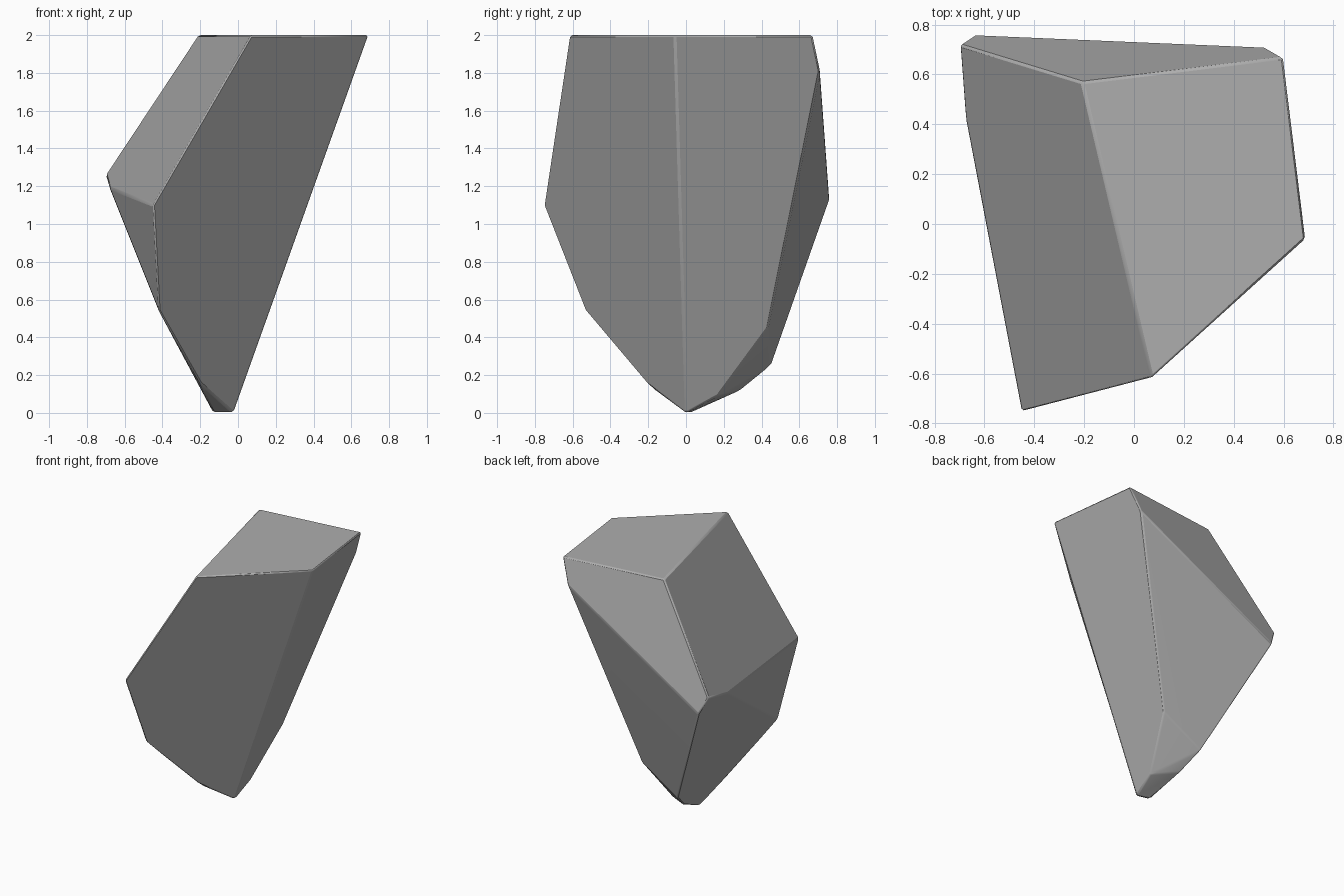
import bpy, bmesh, math

old = bpy.data.objects.get("Cube")
if old:
    bpy.data.objects.remove(old, do_unlink=True)

# Stone colour
grey = bpy.data.materials.new("stone_grey")
grey.use_nodes = True
colour = (0.42, 0.42, 0.42, 1)
grey.diffuse_color = colour
bsdf = grey.node_tree.nodes["Principled BSDF"]
bsdf.inputs["Base Color"].default_value = colour
bsdf.inputs["Roughness"].default_value = 0.9

# Corners of the boulder, ring by ring
flat_top = [(-.21, .57, 2), (.07, -.62, 2), (.69, -.06, 2), (.60, .67, 2)]
shoulder = [(-.70, .72, 1.26), (-.68, .45, 1.19), (-.45, -.755, 1.10),
            (-.64, .76, 1.13), (.53, .71, 1.81)]
waist = [(-.42, -.535, .54), (.086, .435, .45), (-.24, .45, .25)]
foot = [(-.20, -.21, .155), (-.185, .29, .12), (-.008, .17, .09),
        (-.025, 0, 0), (-.13, .02, 0)]

# Wrap the corners in a convex hull and merge coplanar triangles into facets
bm = bmesh.new()
for corner in flat_top + shoulder + waist + foot:
    bm.verts.new(corner)
bmesh.ops.convex_hull(bm, input=bm.verts[:])
bmesh.ops.dissolve_limit(bm, angle_limit=math.radians(5),
                         verts=bm.verts[:], edges=bm.edges[:])
bmesh.ops.recalc_face_normals(bm, faces=bm.faces[:])

mesh = bpy.data.meshes.new("boulder")
bm.to_mesh(mesh)
bm.free()
mesh.materials.append(grey)
boulder = bpy.data.objects.new("boulder", mesh)
bpy.context.collection.objects.link(boulder)
bpy.context.view_layer.objects.active = boulder
boulder.select_set(True)

# Narrow worn edges, with the broad facets kept flat
bevel = boulder.modifiers.new("worn_edges", "BEVEL")
bevel.width = 0.01
bevel.segments = 1
bevel.limit_method = "NONE"
bpy.ops.object.shade_smooth_by_angle(angle=math.radians(30))
boulder.modifiers.new("flat_facets", "WEIGHTED_NORMAL").keep_sharp = True
